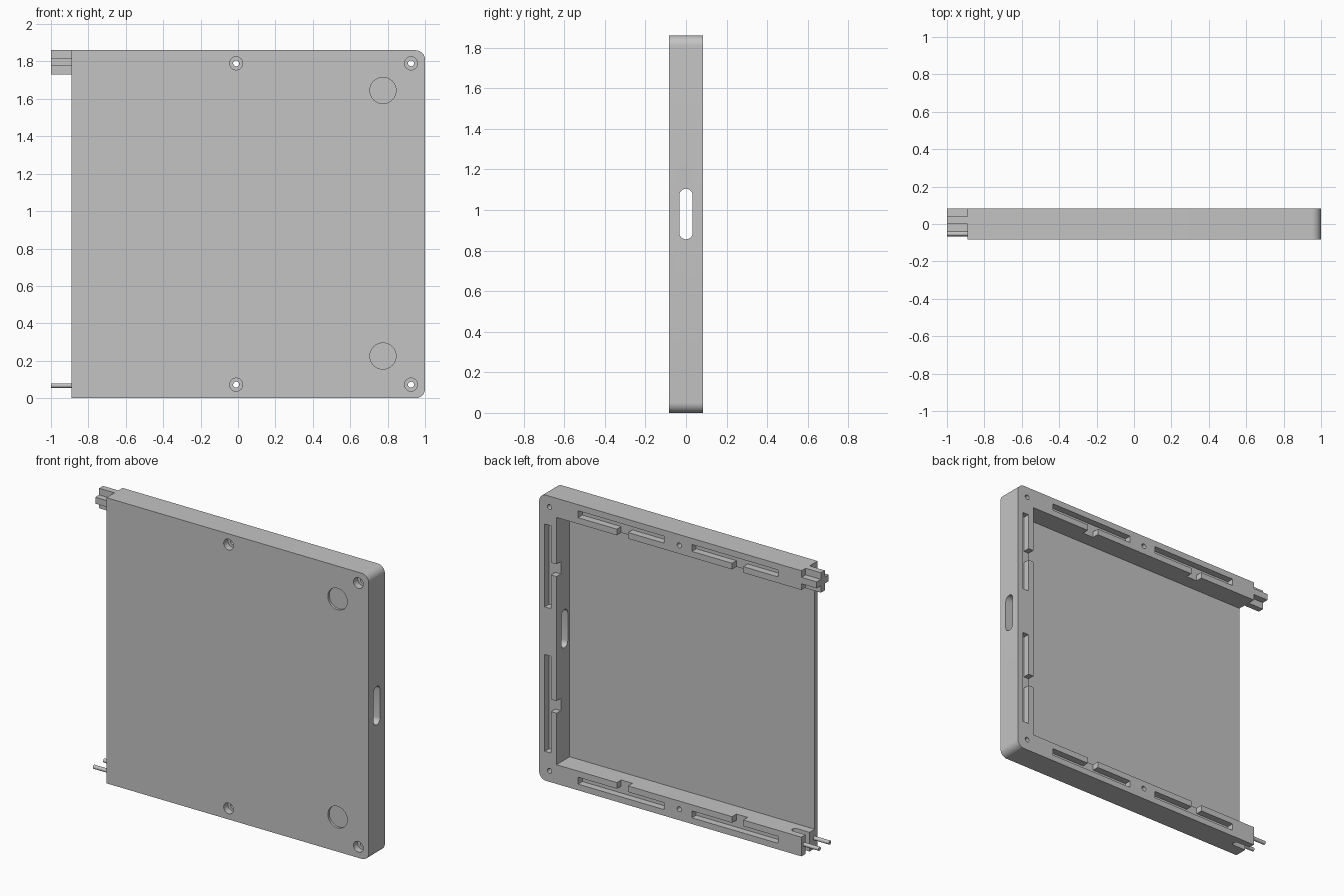
import bpy, bmesh, math

cube = bpy.data.objects.get("Cube")
if cube:
    bpy.data.objects.remove(cube, do_unlink=True)

GREY = (0.55, 0.55, 0.55, 1)
mat = bpy.data.materials.new("plain grey")
mat.use_nodes = True
mat.diffuse_color = GREY
mat.node_tree.nodes["Principled BSDF"].inputs["Base Color"].default_value = GREY

LEFT, RIGHT, TOP = -0.89, 1.0, 1.86      # panel limits
HALF, RIM, SKIN = 0.083, 0.125, 0.03     # half depth, rim width, front skin


def prism(name, outline, axis, lo, hi):
    """Extrude a flat outline along an axis from lo to hi."""
    place = {"x": lambda a, b, t: (t, a, b),
             "y": lambda a, b, t: (a, t, b),
             "z": lambda a, b, t: (a, b, t)}[axis]
    bm = bmesh.new()
    ends = [[bm.verts.new(place(a, b, t)) for a, b in outline] for t in (lo, hi)]
    bm.faces.new(ends[0])
    bm.faces.new(ends[1])
    n = len(outline)
    for i in range(n):
        j = (i + 1) % n
        bm.faces.new((ends[0][i], ends[0][j], ends[1][j], ends[1][i]))
    bmesh.ops.recalc_face_normals(bm, faces=bm.faces[:])
    mesh = bpy.data.meshes.new(name)
    bm.to_mesh(mesh)
    bm.free()
    mesh.materials.append(mat)
    obj = bpy.data.objects.new(name, mesh)
    bpy.context.scene.collection.objects.link(obj)
    return obj


def arc(cx, cy, r, start, end, steps=10):
    return [(cx + r * math.cos(math.radians(start + (end - start) * i / steps)),
             cy + r * math.sin(math.radians(start + (end - start) * i / steps)))
            for i in range(steps + 1)]


def circle(cx, cy, r):
    return arc(cx, cy, r, 0, 360, 32)[:-1]


def rect(a0, a1, b0, b1):
    return [(a0, b0), (a1, b0), (a1, b1), (a0, b1)]


def cut(target, outline, axis, lo, hi):
    """Subtract an extruded outline from the target."""
    tool = prism("cutter", outline, axis, lo, hi)
    tool.hide_render = True
    mod = target.modifiers.new("cut", "BOOLEAN")
    mod.operation = "DIFFERENCE"
    mod.solver = "EXACT"
    mod.object = tool
    bpy.context.view_layer.objects.active = target
    bpy.ops.object.modifier_apply(modifier=mod.name)
    bpy.data.objects.remove(tool, do_unlink=True)


# Panel body, rounded at the two left-hand corners
r = 0.05
outline = ([(LEFT, 0)] + arc(RIGHT - r, r, r, -90, 0)
           + arc(RIGHT - r, TOP - r, r, 0, 90) + [(LEFT, TOP)])
body = prism("panel_body", outline, "y", -HALF, HALF)

# Open tray behind the front skin
cut(body, rect(LEFT - 0.1, RIGHT - RIM, RIM, TOP - RIM), "y", SKIN - HALF, HALF + 0.1)

# Counterbored screw holes
for x in (-0.01, 0.925):
    for z in (0.072, TOP - 0.07):
        cut(body, circle(x, z, 0.016), "y", -0.2, 0.2)
        cut(body, circle(x, z, 0.035), "y", -0.2, -0.04)

# Shallow round recesses on the front
for z in (0.225, 1.645):
    cut(body, circle(0.775, z, 0.07), "y", -0.2, -HALF + 0.015)

# Long rounded opening through the side wall
slot = arc(0, 1.072, 0.033, 0, 180) + arc(0, 0.888, 0.033, 180, 360)
cut(body, slot, "x", 0.8, 1.1)

# Clip grooves in the back of the rim, each with a notch to the inner edge
G0, G1, FLOOR = 0.04, 0.085, HALF - 0.045
for a, b, notch in ((0.10, 0.72, 0.40), (-0.72, -0.10, -0.43)):
    for flip in (False, True):
        def band(lo, hi):
            return (TOP - hi, TOP - lo) if flip else (lo, hi)
        cut(body, rect(a, b, *band(G0, G1)), "y", FLOOR, 0.2)
        cut(body, rect(notch - 0.04, notch + 0.04, *band(G1 - 0.01, RIM + 0.02)),
            "y", FLOOR, 0.2)
for a, b, notch in ((0.19, 0.82, 0.50), (1.13, 1.67, 1.39)):
    cut(body, rect(RIGHT - G1, RIGHT - G0, a, b), "y", FLOOR, 0.2)
    cut(body, rect(RIGHT - RIM - 0.02, RIGHT - G1 + 0.01, notch - 0.04, notch + 0.04),
        "y", FLOOR, 0.2)

# Rounded socket in the end of the bottom rim
socket = [(LEFT - 0.1, 0.0)] + arc(LEFT + 0.09, 0.02, 0.02, -90, 90) + [(LEFT - 0.1, 0.04)]
cut(body, socket, "z", -0.1, RIM + 0.1)

# Cross-shaped plug on the end of the top rim
y0, y1, y2, y3 = -0.04, 0.0, 0.04, HALF
z0, z1, z2, z3 = TOP - 0.13, 1.775, 1.817, TOP
cross = [(y1, z0), (y2, z0), (y2, z1), (y3, z1), (y3, z2), (y2, z2),
         (y2, z3), (y1, z3), (y1, z2), (y0, z2), (y0, z1), (y1, z1)]
plug = prism("cross_plug", cross, "x", -1.0, LEFT)

# Two alignment pins on the end of the bottom rim
pins = [prism(name, circle(y, 0.067, 0.0125), "x", -1.0, LEFT + 0.08)
        for name, y in (("front_pin", -0.053), ("back_pin", 0.053))]

bpy.ops.object.select_all(action="DESELECT")
for obj in [body, plug] + pins:
    obj.select_set(True)
bpy.context.view_layer.objects.active = body
bpy.ops.object.shade_smooth_by_angle(angle=math.radians(30))
